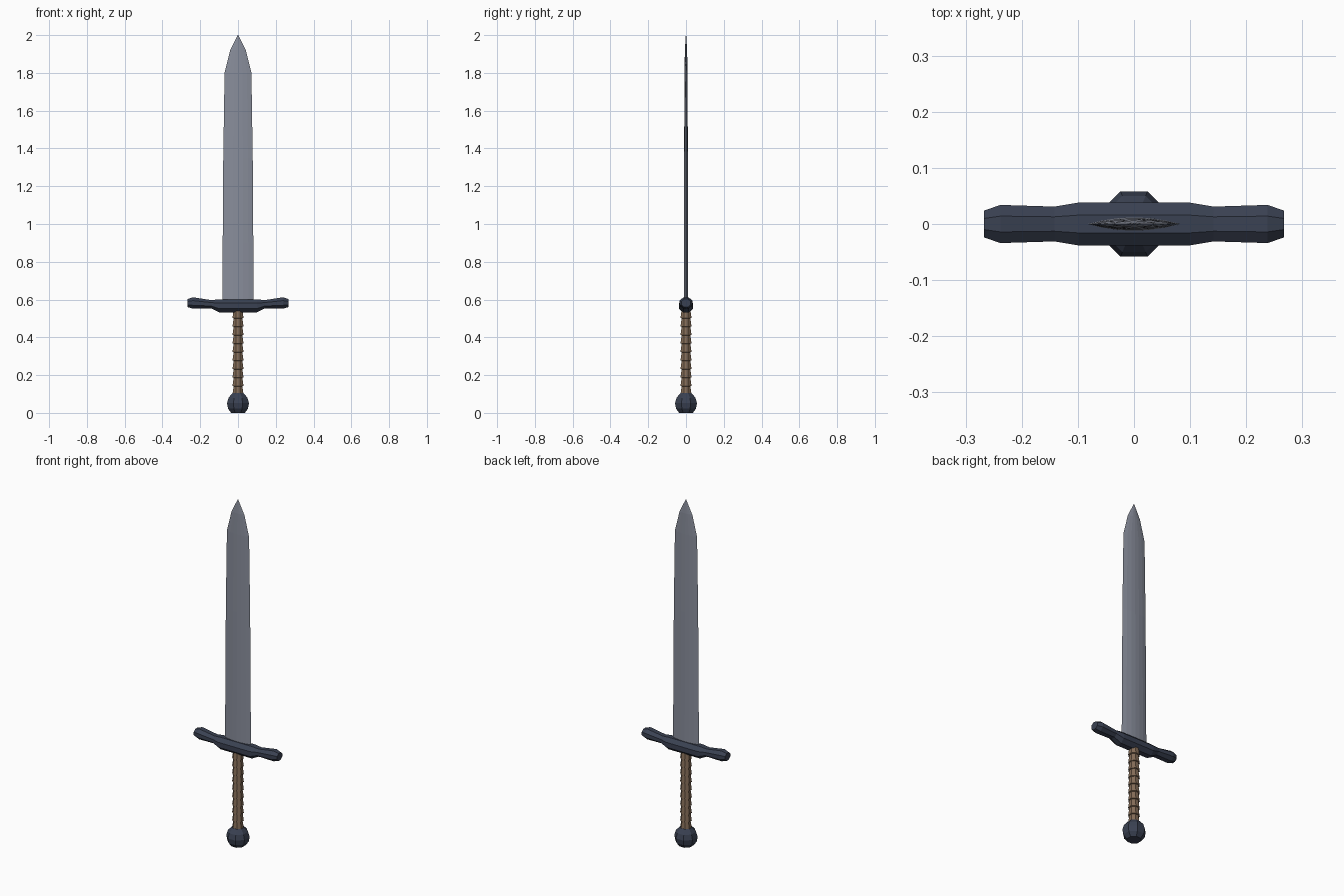
import bpy, bmesh
from math import sin, cos, pi

old = bpy.data.objects.get("Cube")
if old:
    bpy.data.objects.remove(old, do_unlink=True)


def material(name, rgb):
    mat = bpy.data.materials.new(name)
    mat.use_nodes = True
    mat.diffuse_color = (*rgb, 1)
    mat.node_tree.nodes["Principled BSDF"].inputs["Base Color"].default_value = (*rgb, 1)
    return mat


steel = material("blade steel", (0.25, 0.27, 0.33))
iron = material("dark iron", (0.042, 0.053, 0.084))
leather = material("brown leather", (0.23, 0.15, 0.095))


def loft(name, rings, mat):
    """Skin a list of equal-sized point rings and cap both ends."""
    bm = bmesh.new()
    loops = [[bm.verts.new(p) for p in ring] for ring in rings]
    n = len(loops[0])
    for low, high in zip(loops, loops[1:]):
        for i in range(n):
            j = (i + 1) % n
            bm.faces.new((low[i], low[j], high[j], high[i]))
    bm.faces.new(loops[0][::-1])
    bm.faces.new(loops[-1])
    bmesh.ops.remove_doubles(bm, verts=bm.verts, dist=1e-5)
    bmesh.ops.recalc_face_normals(bm, faces=bm.faces)
    mesh = bpy.data.meshes.new(name)
    bm.to_mesh(mesh)
    bm.free()
    mesh.materials.append(mat)
    obj = bpy.data.objects.new(name, mesh)
    bpy.context.collection.objects.link(obj)
    return obj


def octagon(radius, sides=8):
    """Unit points with a flat side facing each axis, circumradius given."""
    return [(radius * cos((i + 0.5) * 2 * pi / sides),
             radius * sin((i + 0.5) * 2 * pi / sides)) for i in range(sides)]


def turned(name, profile, mat):
    """Eight-sided upright solid from (flat radius, height) pairs."""
    return loft(name, [[(x, y, z) for x, y in octagon(r / cos(pi / 8))]
                       for r, z in profile], mat)


# Blade: lens section tapering to a point
def lens(half_width, half_thick, z):
    steps = [1, 0.67, 0.33, 0, -0.33, -0.67]
    front = [(half_width * f, -half_thick * (1 - f * f), z) for f in steps]
    return front + [(-x, -y, z) for x, y, z in front]


blade_rows = [(0.083, 0.012, 0.57), (0.081, 0.011, 0.9), (0.078, 0.010, 1.35),
              (0.071, 0.008, 1.8), (0.041, 0.006, 1.92), (0.001, 0.001, 2.0)]
loft("blade", [lens(*row) for row in blade_rows], steel)

# Crossguard: octagonal bar, given as (x, half depth, bottom, top) and mirrored
half_guard = [(0.1, 0.038, 0.532, 0.601), (0.142, 0.031, 0.553, 0.597),
              (0.238, 0.034, 0.552, 0.612), (0.267, 0.024, 0.56, 0.603)]
guard_rows = [(-x, d, a, b) for x, d, a, b in half_guard[::-1]] + half_guard
unit = octagon(1 / cos(pi / 8))
loft("crossguard", [[(x, d * u, (a + b) / 2 + (b - a) / 2 * v) for u, v in unit]
                    for x, d, a, b in guard_rows], iron)

# Grip: overlapping leather wraps, each flaring towards the bottom
wraps = 10
start, height = 0.095, 0.045
for i in range(wraps):
    z = start + i * height
    turned(f"grip_wrap_{i + 1}", [(0.021, z), (0.029, z + 0.003),
                                  (0.023, z + height + 0.002)], leather)

# Pommel: faceted ball
turned("pommel", [(0.036, 0.0), (0.053, 0.023), (0.058, 0.052),
                  (0.050, 0.080), (0.030, 0.104)], iron)
